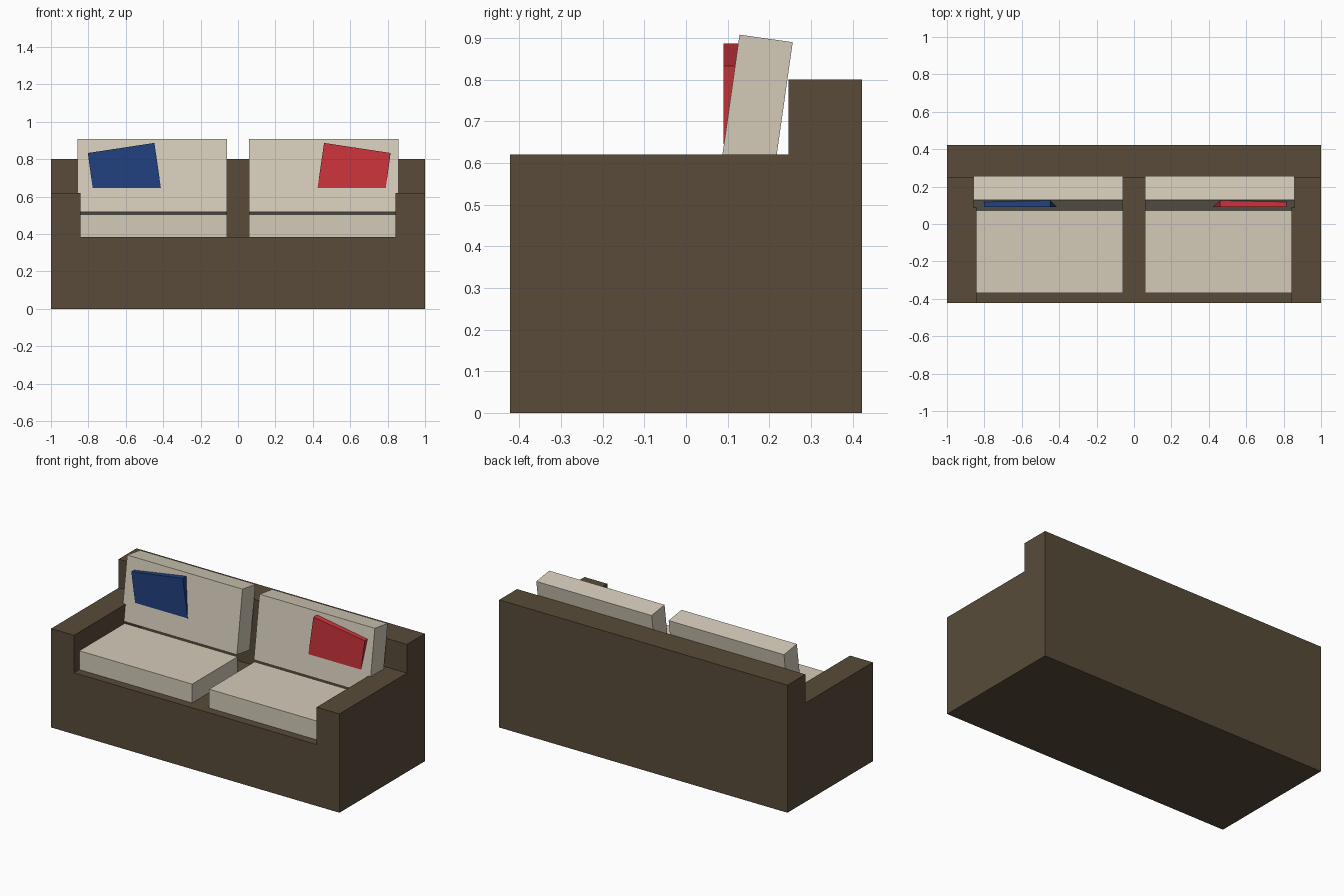
import bpy, math
from mathutils import Matrix, Vector

if "Cube" in bpy.data.objects:
    bpy.data.objects.remove(bpy.data.objects["Cube"])


def material(name, rgb):
    """Flat colour given as 0-255 display values, stored as linear."""
    m = bpy.data.materials.new(name)
    lin = [((c / 255 + 0.055) / 1.055) ** 2.4 for c in rgb]
    m.diffuse_color = (*lin, 1)
    m.use_nodes = True
    m.node_tree.nodes["Principled BSDF"].inputs["Base Color"].default_value = m.diffuse_color
    return m


BROWN = material("dark brown", (88, 75, 58))
CREAM = material("cream", (212, 203, 185))
BLUE = material("navy blue", (34, 65, 128))
RED = material("red", (206, 53, 59))


def prism(name, profile, axis, lo, hi, mat):
    """Extrude a 2D profile along x (profile is y,z) or along y (profile is x,z)."""
    n = len(profile)
    place = (lambda p, d: (d, p[0], p[1])) if axis == "x" else (lambda p, d: (p[0], d, p[1]))
    verts = [place(p, d) for d in (lo, hi) for p in profile]
    area = sum(profile[i][0] * profile[(i + 1) % n][1] - profile[(i + 1) % n][0] * profile[i][1]
               for i in range(n))
    faces = [tuple(reversed(range(n))), tuple(range(n, 2 * n))]
    faces += [(i, (i + 1) % n, n + (i + 1) % n, n + i) for i in range(n)]
    # keep normals outward whatever the profile direction
    if (area > 0) != (axis == "x"):
        faces = [tuple(reversed(f)) for f in faces]
    mesh = bpy.data.meshes.new(name)
    mesh.from_pydata(verts, [], faces)
    mesh.materials.append(mat)
    obj = bpy.data.objects.new(name, mesh)
    bpy.context.collection.objects.link(obj)
    return obj


def rect(a0, b0, a1, b1):
    return [(a0, b0), (a1, b0), (a1, b1), (a0, b1)]


DEPTH, BACK_Y, ARM_X = 0.423, 0.246, 0.842
DECK_Z, ARM_Z, BACK_Z = 0.385, 0.62, 0.80

# Frame: seat base with the back in one L-shaped section, plus two arms
prism("base_and_back", [(-DEPTH, 0), (DEPTH, 0), (DEPTH, BACK_Z), (BACK_Y, BACK_Z),
                        (BACK_Y, DECK_Z), (-DEPTH, DECK_Z)], "x", -ARM_X, ARM_X, BROWN)
arm_section = [(-DEPTH, 0), (DEPTH, 0), (DEPTH, BACK_Z), (BACK_Y, BACK_Z),
               (BACK_Y, ARM_Z), (-DEPTH, ARM_Z)]

# Leaning back cushion section, pivoting on its lower front edge
lean = Matrix.Rotation(math.radians(-8.1), 2)
back_section = [tuple(lean @ Vector(p) + Vector((0.073, 0.518)))
                for p in rect(0, 0, 0.129, 0.394)]

for side, s, colour in (("left", -1, BLUE), ("right", 1, RED)):
    def span(a, b):
        return sorted((s * a, s * b))

    prism(side + "_arm", arm_section, "x", *span(ARM_X, 1.0), BROWN)
    prism(side + "_seat_cushion", rect(-0.37, DECK_Z, 0.08, 0.503), "x",
          *span(0.059, 0.841), CREAM)
    prism(side + "_back_cushion", back_section, "x", *span(0.059, 0.859), CREAM)
    # Tilted throw pillow tucked into the back cushion
    shift = 0.013 if s > 0 else 0.0
    pillow = [(s * x + shift, z) for x, z in
              ((0.412, 0.645), (0.777, 0.645), (0.803, 0.833), (0.447, 0.887))]
    prism(side + "_throw_pillow", pillow, "y", 0.09, 0.135, colour)
